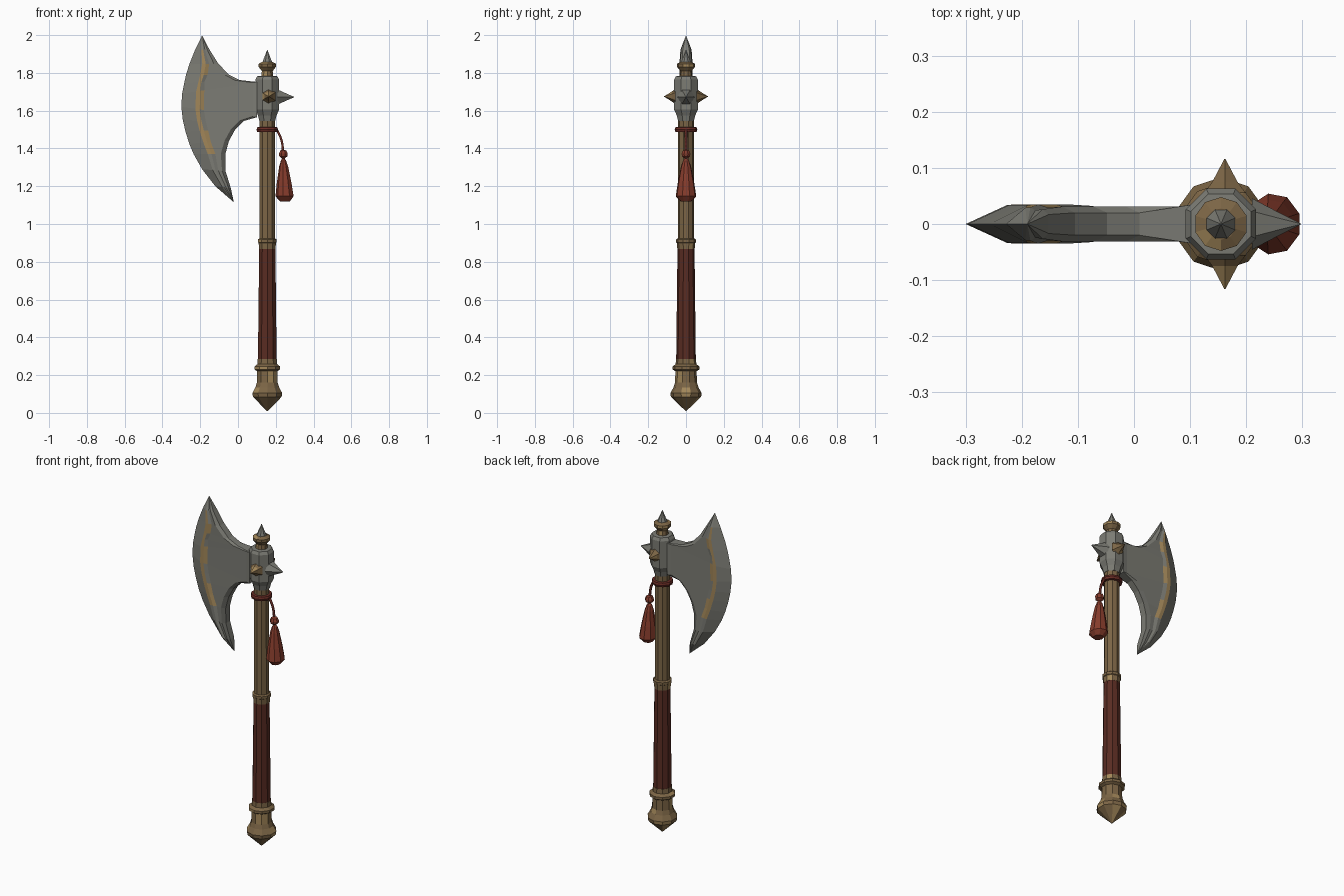
import bpy, bmesh, math, random
from mathutils import Matrix, Vector

random.seed(4)
if "Cube" in bpy.data.objects:
    bpy.data.objects.remove(bpy.data.objects["Cube"])


def material(name, rgb):
    m = bpy.data.materials.new(name)
    m.use_nodes = True
    m.diffuse_color = (*rgb, 1)
    bsdf = next(n for n in m.node_tree.nodes if n.type == "BSDF_PRINCIPLED")
    bsdf.inputs["Base Color"].default_value = (*rgb, 1)
    return m


STEEL = material("steel", (0.2, 0.2, 0.175))
DARK_STEEL = material("dark steel", (0.13, 0.13, 0.115))
BRASS = material("aged brass", (0.2, 0.13, 0.06))
GOLD = material("worn gold", (0.36, 0.24, 0.1))
GRIP = material("grip leather", (0.1, 0.025, 0.016))
RED = material("tassel red", (0.24, 0.045, 0.025))
CORD = material("cord red", (0.14, 0.025, 0.018))
AXIS = 0.155


def finish(name, bm, mats):
    bmesh.ops.remove_doubles(bm, verts=bm.verts, dist=0.0005)
    bmesh.ops.recalc_face_normals(bm, faces=bm.faces)
    mesh = bpy.data.meshes.new(name)
    bm.to_mesh(mesh)
    bm.free()
    for m in mats:
        mesh.materials.append(m)
    obj = bpy.data.objects.new(name, mesh)
    bpy.context.collection.objects.link(obj)
    return obj


def lathe(name, profile, mats, sides=10, center=(AXIS, 0, 0), rot=None, wear=0.0):
    """Revolve (radius, height) pairs; some faces take the second colour."""
    bm = bmesh.new()
    place = Matrix.Translation(center) @ (rot or Matrix.Identity(4))
    rings = []
    for r, h in profile:
        angles = [math.tau * (i + 0.5) / sides for i in range(sides)]
        rings.append([bm.verts.new(place @ Vector((r * math.cos(a), r * math.sin(a), h)))
                      for a in angles])
    for low, high in zip(rings, rings[1:]):
        for i in range(sides):
            j = (i + 1) % sides
            f = bm.faces.new((low[i], low[j], high[j], high[i]))
            f.material_index = int(random.random() < wear)
    bm.faces.new(rings[0])
    bm.faces.new(rings[-1])
    return finish(name, bm, mats)


# Handle
lathe("pommel", [(0.002, 0.01), (0.08, 0.085), (0.083, 0.105), (0.066, 0.135), (0.058, 0.16),
                 (0.056, 0.225)], [BRASS, GOLD], wear=0.2)
lathe("pommel_collar", [(0.055, 0.22), (0.072, 0.23), (0.072, 0.245), (0.055, 0.258),
                        (0.053, 0.285)], [BRASS, GOLD], wear=0.15)
lathe("grip", [(0.052, 0.275), (0.05, 0.45), (0.045, 0.875)], [GRIP])
lathe("grip_ring", [(0.046, 0.868), (0.048, 0.9), (0.052, 0.903), (0.052, 0.918), (0.044, 0.924)],
      [BRASS, GOLD], wear=0.2)
lathe("shaft", [(0.043, 0.9), (0.042, 1.2), (0.042, 1.56)], [BRASS])

# Head socket and its spikes
lathe("socket", [(0.045, 1.545), (0.053, 1.575), (0.068, 1.605), (0.068, 1.765), (0.058, 1.782),
                 (0.03, 1.784)], [STEEL], sides=8)
lathe("finial_neck", [(0.034, 1.778), (0.03, 1.81), (0.048, 1.832), (0.048, 1.848),
                      (0.028, 1.858)], [BRASS, GOLD], wear=0.25)
lathe("finial_spike", [(0.03, 1.852), (0.016, 1.885), (0.001, 1.922)], [STEEL], sides=8)
lathe("side_spike", [(0.046, 0.055), (0.03, 0.085), (0.001, 0.142)], [STEEL], sides=6,
      center=(AXIS, 0, 1.672), rot=Matrix.Rotation(math.pi / 2, 4, "Y"))
for side, name in ((1, "front_spike"), (-1, "back_spike")):
    lathe(name, [(0.043, 0.055), (0.026, 0.075), (0.001, 0.116)], [BRASS, GOLD], sides=6,
          center=(AXIS + 0.007, 0, 1.675), rot=Matrix.Rotation(side * math.pi / 2, 4, "X"), wear=0.3)

# Cord loop, hanging cord, bead and tassel
lathe("cord_loop", [(0.043, 1.486), (0.056, 1.488), (0.06, 1.5), (0.056, 1.512), (0.043, 1.514)],
      [CORD])
curve = bpy.data.curves.new("cord_path", "CURVE")
curve.dimensions = "3D"
curve.bevel_depth = 0.007
curve.bevel_resolution = 1
curve.resolution_u = 4
spline = curve.splines.new("BEZIER")
path = [(0.205, 1.5), (0.23, 1.445), (0.24, 1.36)]
spline.bezier_points.add(len(path) - 1)
for p, (x, z) in zip(spline.bezier_points, path):
    p.co = (x, 0, z)
    p.handle_left_type = p.handle_right_type = "AUTO"
curve.materials.append(CORD)
bpy.context.collection.objects.link(bpy.data.objects.new("hanging_cord", curve))
lathe("bead", [(0.008, 1.347), (0.023, 1.358), (0.025, 1.372), (0.018, 1.388), (0.006, 1.393)],
      [RED], sides=8, center=(0.24, 0, 0))
tassel = lathe("tassel", [(0.03, 1.12), (0.055, 1.147), (0.044, 1.22), (0.027, 1.305),
                          (0.016, 1.335), (0.006, 1.35)], [RED], sides=9, center=(0.24, 0, 0))
for v in tassel.data.vertices:
    v.co.x += (1.35 - v.co.z) * 0.04
    v.co.x = 0.247 + (v.co.x - 0.247) * 0.9

# Axe blade: each station pairs a cutting edge point with a rear edge point
STATIONS = [
    ((-0.19, 1.998), (-0.19, 1.998)), ((-0.228, 1.92), (-0.152, 1.925)),
    ((-0.258, 1.845), (-0.105, 1.85)), ((-0.275, 1.79), (-0.048, 1.79)),
    ((-0.285, 1.745), (0.01, 1.762)), ((-0.296, 1.69), (0.1, 1.752)),
    ((-0.3, 1.62), (0.1, 1.565)), ((-0.292, 1.55), (0.03, 1.545)),
    ((-0.278, 1.49), (-0.015, 1.5)), ((-0.258, 1.425), (-0.048, 1.44)),
    ((-0.235, 1.37), (-0.067, 1.37)), ((-0.19, 1.29), (-0.066, 1.28)),
    ((-0.12, 1.2), (-0.038, 1.19)), ((-0.022, 1.115), (-0.022, 1.115))]
bm = bmesh.new()
halves = {1: [], -1: []}
last = len(STATIONS) - 1
for n, (edge, rear) in enumerate(STATIONS):
    edge, rear = Vector(edge), Vector(rear)
    width = (rear - edge).length
    near = min(0.075, width * 0.45)
    band = min(random.uniform(0.012, 0.024), width * 0.12)
    rim = min(0.024, width * 0.15)
    dists = [0, near, near + band, near + 2 * band, width - rim, width]
    depths = [0, 0.034, 0.035, 0.029, 0.031, 0.034 if n in (5, 6) else 0.02]
    taper = min(1, width / 0.09)
    for side in (1, -1):
        row = []
        for d, y in zip(dists, depths):
            p = edge.lerp(rear, d / width if width else 0)
            row.append(bm.verts.new((p.x, side * y * taper, p.y)))
        halves[side].append(row)
for side, rows in halves.items():
    for n in range(last):
        for k in range(5):
            f = bm.faces.new((rows[n][k], rows[n + 1][k], rows[n + 1][k + 1], rows[n][k + 1]))
            if k == 1 and 1 <= n <= 9:
                f.material_index = 1
            elif k == 2 and n in (2, 5, 8, 9):
                f.material_index = 1
            elif k == 4 and n >= 7:
                f.material_index = 2
for n in range(last):
    a, b = halves[1], halves[-1]
    bm.faces.new((a[n][5], a[n + 1][5], b[n + 1][5], b[n][5]))
bmesh.ops.dissolve_degenerate(bm, edges=bm.edges, dist=0.0002)
finish("blade", bm, [STEEL, GOLD, DARK_STEEL])
